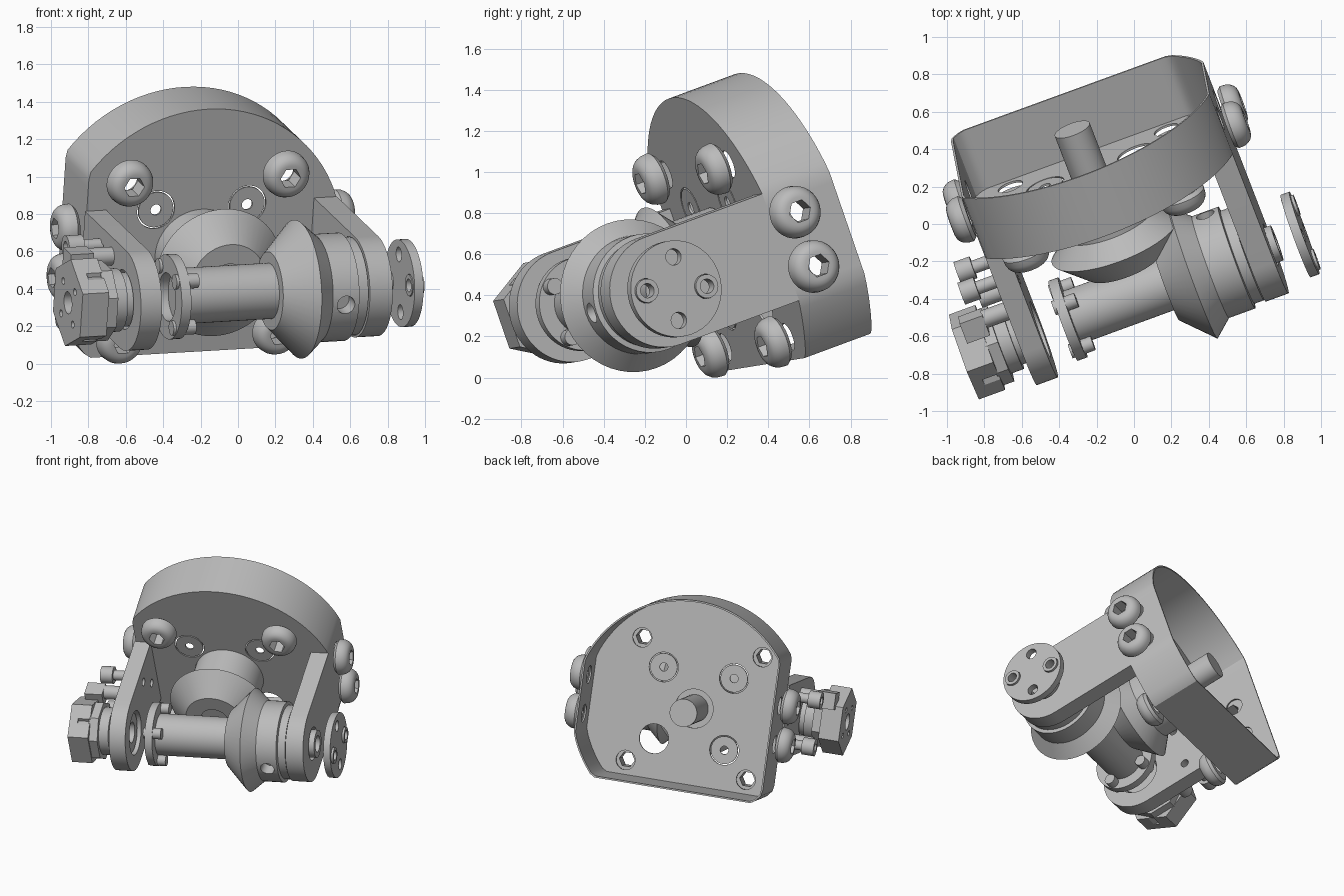
import bpy, bmesh, math
from mathutils import Matrix, Vector

cube = bpy.data.objects.get("Cube")
if cube:
    bpy.data.objects.remove(cube, do_unlink=True)

# Tilted assembly frame: X = cross shaft, Y = plate normal, Z = plate up
X = Vector((0.938, 0.342, 0.055)).normalized()
Y = Vector((-0.340, 0.882, 0.326))
Y = (Y - X * Y.dot(X)).normalized()
Z = X.cross(Y)
FRAME = Matrix((X, Y, Z)).transposed().to_4x4()
FRAME.translation = (0.01, -0.376, 0.38)

metal = bpy.data.materials.new("plain grey metal")
metal.use_nodes = True
GREY = (0.5, 0.5, 0.5, 1)
metal.diffuse_color = GREY
metal.node_tree.nodes["Principled BSDF"].inputs["Base Color"].default_value = GREY
parts = []


def finish(bm, name):
    bmesh.ops.remove_doubles(bm, verts=bm.verts, dist=1e-5)
    bmesh.ops.recalc_face_normals(bm, faces=bm.faces)
    mesh = bpy.data.meshes.new(name)
    bm.to_mesh(mesh)
    bm.free()
    mesh.materials.append(metal)
    ob = bpy.data.objects.new(name, mesh)
    bpy.context.collection.objects.link(ob)
    ob.matrix_world = FRAME
    parts.append(ob)
    return ob


def lathe(name, profile, axis="x", at=(0, 0, 0), sides=48, phase=0.0):
    """Closed profile of (position, radius) turned about an axis."""
    bm = bmesh.new()
    rings = []
    for i in range(sides):
        t = phase + math.tau * i / sides
        ring = []
        for a, r in profile:
            c, s = r * math.cos(t), r * math.sin(t)
            p = Vector((a, c, s)) if axis == "x" else Vector((c, a, s))
            ring.append(bm.verts.new(p + Vector(at)))
        rings.append(ring)
    n = len(profile)
    for i in range(sides):
        a, b = rings[i], rings[(i + 1) % sides]
        for j in range(n):
            k = (j + 1) % n
            if profile[j][1] == 0 and profile[k][1] == 0:
                continue
            bm.faces.new((a[j], a[k], b[k], b[j]))
    bmesh.ops.dissolve_degenerate(bm, dist=1e-5, edges=bm.edges)
    return finish(bm, name)


def rod(name, a, b, r, **kw):
    return lathe(name, [(a, 0), (a, r), (b, r), (b, 0)], **kw)


def tube(name, a, b, r, hole, **kw):
    return lathe(name, [(a, hole), (a, r), (b, r), (b, hole)], **kw)


def prism(name, outline, a, b, axis):
    """Outline extruded from a to b along an axis."""
    bm = bmesh.new()
    ends = []
    for d in (a, b):
        ends.append([bm.verts.new((d, p, q) if axis == "x" else (p, d, q)) for p, q in outline])
    n = len(outline)
    for e in ends:
        bm.faces.new(e)
    for i in range(n):
        j = (i + 1) % n
        bm.faces.new((ends[0][i], ends[0][j], ends[1][j], ends[1][i]))
    return finish(bm, name)


def box(name, centre, size):
    x, y, z = centre
    w, d, h = (s / 2 for s in size)
    return prism(name, [(y - d, z - h), (y + d, z - h), (y + d, z + h), (y - d, z + h)], x - w, x + w, "x")


def cut(ob, *cutters):
    for c in cutters:
        m = ob.modifiers.new("cut", "BOOLEAN")
        m.operation, m.solver, m.object = "DIFFERENCE", "EXACT", c
    bpy.context.view_layer.update()
    mesh = bpy.data.meshes.new_from_object(ob.evaluated_get(bpy.context.evaluated_depsgraph_get()))
    ob.modifiers.clear()
    ob.data = mesh
    for c in cutters:
        parts.remove(c)
        bpy.data.objects.remove(c, do_unlink=True)


def plate_outline(inset):
    pts = []
    for i in range(96):
        t = math.tau * i / 96
        r = 0.815 - inset
        pts.append((min(max(r * math.cos(t), -0.655 + inset), 0.77 - inset),
                    max(r * math.sin(t), -0.56 + inset)))
    return pts


# Housing: thin cup, open at the back, front sheet drilled
FRONT, BACK = 0.65, 1.015
SIGNS = (-1, 1)
housing = prism("housing", plate_outline(0), FRONT, BACK, "y")
holes = [prism("cutter", plate_outline(0.012), FRONT + 0.012, 1.2, "y"),
         rod("cutter", 0.5, 0.8, 0.14, axis="y")]
for sx in SIGNS:
    for sz in SIGNS:
        holes.append(rod("cutter", 0.5, 0.8, 0.07, axis="y", at=(0.445 * sx, 0, 0.445 * sz)))
        holes.append(rod("cutter", 0.5, 0.8, 0.107, axis="y", at=(0.26 * sx, 0, 0.26 * sz)))
for z in (-0.14, 0.14):
    holes.append(rod("cutter", -1.2, 1.2, 0.065, at=(0, 0.82, z)))
cut(housing, *holes)

# Three drilled plugs sitting loose in the sheet
for px, pz in ((1, 1), (-1, 1), (-1, -1)):
    tube("plug", FRONT, FRONT + 0.012, 0.099, 0.03, axis="y", at=(0.26 * px, 0, 0.26 * pz))


# Button head screws with open hexagon sockets
def button_screw(name, base, way, axis, at):
    dome = [(base, 0), (base, 0.11), (base + 0.02 * way, 0.128)]
    for i in range(1, 6):
        t = i * math.pi / 10
        dome.append((base + way * (0.03 + 0.075 * math.sin(t)), 0.07 + 0.058 * math.cos(t)))
    dome += [(base + way * 0.105, 0.07), (base + way * 0.105, 0)]
    head = lathe(name, dome, axis, at)
    cut(head, rod("cutter", base - 0.1, base + 0.2, 0.057, axis=axis, at=at, sides=6)
        if way > 0 else rod("cutter", base - 0.2, base + 0.1, 0.057, axis=axis, at=at, sides=6))


for sx in SIGNS:
    for sz in SIGNS:
        button_screw("front_screw", 0.615, -1, "y", (0.445 * sx, 0, 0.445 * sz))
for z in (-0.14, 0.14):
    button_screw("left_side_screw", 0.79, 1, "x", (0, 0.76, z))
    button_screw("right_side_screw", -0.675, -1, "x", (0, 0.78, z))

# Side arms with rounded ends around the cross shaft
arm_outline = [(FRONT, -0.275)]
for i in range(33):
    t = -math.pi / 2 - math.pi * i / 32
    arm_outline.append((0.275 * math.cos(t), 0.275 * math.sin(t)))
arm_outline.append((FRONT, 0.275))
for name, a, b, bore in (("left_arm", 0.64, 0.77, 0.12), ("right_arm", -0.665, -0.545, 0.16)):
    arm = prism(name, arm_outline, a, b, "x")
    drills = [rod("cutter", a - 0.1, b + 0.1, bore)]
    if a < 0:
        for y, z in ((0.36, 0.16), (0.36, -0.16), (0.52, 0)):
            drills.append(rod("cutter", a - 0.1, b + 0.1, 0.03, at=(0, y, z)))
    cut(arm, *drills)
tube("left_bearing", 0.66, 0.805, 0.1, 0.06)
tube("right_bearing", -0.73, -0.57, 0.145, 0.075)

# Mitre gears: one on the cross shaft, one on the plate axis
shaft_gear = lathe("shaft_gear", [(0.17, 0.15), (0.17, 0.21), (0.33, 0.372), (0.425, 0.29),
                                  (0.575, 0.29), (0.58, 0.265), (0.635, 0.265), (0.635, 0.15)])
cut(shaft_gear, *[rod("cutter", 0.2, 0.4, 0.05, axis="y", at=(0.5, 0, 0)),
                  rod("cutter", -0.4, -0.2, 0.05, axis="y", at=(0.5, 0, 0))])
plate_gear = lathe("plate_gear", [(0.18, 0.1), (0.18, 0.21), (0.33, 0.36), (0.43, 0.25),
                                  (0.645, 0.25), (0.645, 0.1)], axis="y")
rod("plate_shaft", 0.19, 1.0, 0.1, axis="y")
rod("cross_shaft", -0.36, 0.62, 0.15)

# Drive flange on the shaft end, with small bolts
flange = tube("drive_flange", -0.415, -0.36, 0.228, 0.13)
for i in range(4):
    t = math.radians(45 + 90 * i)
    rod("flange_bolt", -0.43, -0.3, 0.04, at=(0, 0.185 * math.cos(t), 0.185 * math.sin(t)), sides=24)

# Loose end disc with four holes, two of them bushed
disc = rod("end_disc", 0.91, 0.96, 0.235)
cutters = []
for i in range(4):
    t = math.radians(75 + 90 * i)
    at = (0, 0.155 * math.cos(t), 0.155 * math.sin(t))
    cutters.append(rod("cutter", 0.8, 1.1, 0.04 if i % 2 == 0 else 0.06, at=at, sides=32))
    if i % 2:
        tube("disc_bushing", 0.905, 0.975, 0.058, 0.035, at=at, sides=32)
cut(disc, *cutters)

# Hexagonal drive unit outside the right arm
hexagon = rod("hex_unit", -0.98, -0.83, 0.245, sides=6, phase=math.pi / 6)
slots = [rod("cutter", -1.1, -0.88, 0.06)]
for i in range(4):
    t = math.radians(45 + 90 * i)
    slots.append(rod("cutter", -1.1, -0.93, 0.02, at=(0, 0.13 * math.cos(t), 0.13 * math.sin(t)), sides=16))
for z in SIGNS:
    slots.append(box("cutter", (-0.87, -0.15, 0.22 * z), (0.1, 0.12, 0.1)))
cut(hexagon, *slots)
rod("unit_body", -0.84, -0.77, 0.215, sides=8, phase=math.pi / 8)
tube("unit_collar", -0.775, -0.70, 0.17, 0.08)
box("unit_tab", (-0.86, 0.2, 0.16), (0.13, 0.12, 0.12))

# Cap screws holding the drive unit bracket
for z in (-0.17, 0.17):
    tube("cap_screw_head", -0.86, -0.77, 0.062, 0.03, at=(0, 0.4, z), sides=32)
    rod("cap_screw_shank", -0.79, -0.6, 0.036, at=(0, 0.4, z), sides=24)
    rod("spacer", -0.8, -0.64, 0.05, at=(0, 0.22, z), sides=24)

# Smooth round surfaces, keep edges sharp
bpy.ops.object.select_all(action="DESELECT")
for ob in parts:
    ob.select_set(True)
bpy.context.view_layer.objects.active = housing
bpy.ops.object.shade_smooth_by_angle(angle=math.radians(30))
